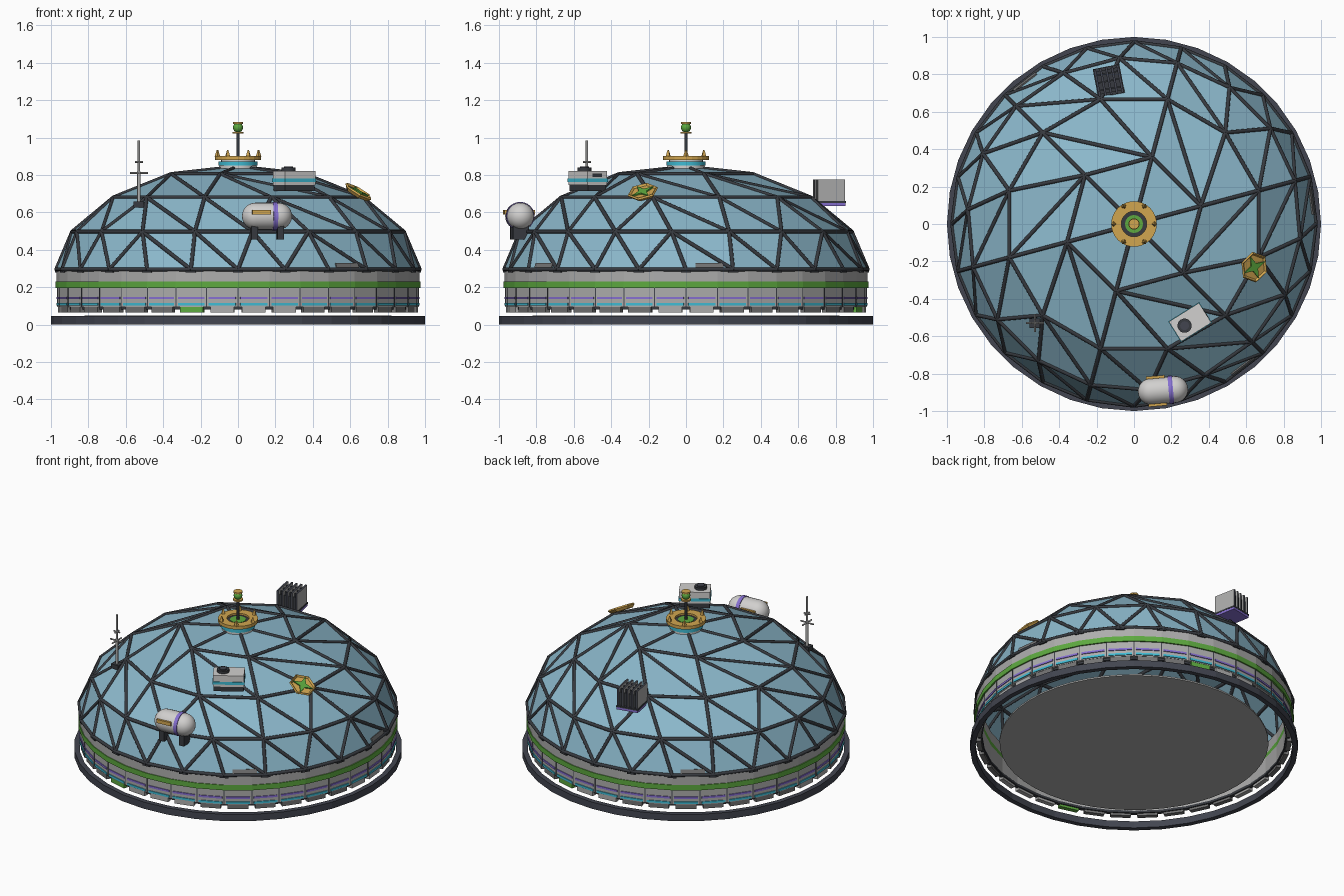
import bpy, bmesh
from math import sin, cos, pi, radians
from mathutils import Matrix, Vector

cube = bpy.data.objects.get("Cube")
if cube:
    bpy.data.objects.remove(cube)


def paint(name, r, g, b):
    m = bpy.data.materials.new(name)
    m.use_nodes = True
    m.diffuse_color = (r, g, b, 1)
    m.node_tree.nodes["Principled BSDF"].inputs["Base Color"].default_value = (r, g, b, 1)
    return m


GLASS = paint("blue glass", .26, .48, .6)
STRUT = paint("dark metal", .038, .042, .05)
SLATE = paint("slate", .055, .06, .08)
GREY = paint("grey hull", .42, .42, .415)
DIM = paint("dim grey", .17, .17, .17)
WHITE = paint("off white", .64, .63, .62)
GOLD = paint("gold", .64, .38, .08)
GREEN = paint("green", .11, .4, .05)
CYAN = paint("cyan", .05, .5, .66)
PURPLE = paint("purple", .24, .16, .64)


def finish(name, bm, *mats, smooth=False):
    bmesh.ops.recalc_face_normals(bm, faces=bm.faces)
    me = bpy.data.meshes.new(name)
    bm.to_mesh(me)
    bm.free()
    for m in mats:
        me.materials.append(m)
    ob = bpy.data.objects.new(name, me)
    bpy.context.collection.objects.link(ob)
    if smooth:
        bpy.ops.object.select_all(action='DESELECT')
        ob.select_set(True)
        bpy.context.view_layer.objects.active = ob
        bpy.ops.object.shade_smooth_by_angle(angle=radians(40))
    return ob


def polar(r, deg, z):
    return Vector((r * cos(radians(deg)), r * sin(radians(deg)), z))


def frame(x, y, z, turn=0, tilt=0):
    """Position, turn about z, then lean about the local y axis."""
    return (Matrix.Translation((x, y, z)) @ Matrix.Rotation(radians(turn), 4, 'Z')
            @ Matrix.Rotation(radians(tilt), 4, 'Y'))


def add_box(bm, M, size, at=(0, 0, 0)):
    S = Matrix.Diagonal((*size, 1))
    bmesh.ops.create_cube(bm, size=1, matrix=M @ Matrix.Translation(at) @ S)


def add_rod(bm, a, b, r, sides=12):
    a, b = Vector(a), Vector(b)
    rot = (b - a).to_track_quat('Z', 'Y').to_matrix().to_4x4()
    bmesh.ops.create_cone(bm, cap_ends=True, segments=sides, radius1=r, radius2=r,
                          depth=(b - a).length, matrix=Matrix.Translation((a + b) / 2) @ rot)


def box(name, mat, M, size, at=(0, 0, 0)):
    bm = bmesh.new()
    add_box(bm, M, size, at)
    return finish(name, bm, mat)


def lathe(name, profile, sides, mat, M=Matrix(), closed=True, smooth=False):
    bm = bmesh.new()
    rows = [[bm.verts.new(M @ polar(r, 360 * i / sides, z)) for r, z in profile]
            for i in range(sides)]
    count = len(profile)
    for i in range(sides):
        a, b = rows[i], rows[(i + 1) % sides]
        for j in range(count if closed else count - 1):
            k = (j + 1) % count
            bm.faces.new((a[j], b[j], b[k], a[k]))
    bmesh.ops.remove_doubles(bm, verts=bm.verts, dist=1e-5)
    return finish(name, bm, mat, smooth=smooth)


def band(name, mat, r0, r1, z0, z1, sides):
    return lathe(name, [(r0, z0), (r1, z0), (r1, z1), (r0, z1)], sides, mat)


def disc(name, mat, r, z0, z1, sides=24, M=Matrix()):
    return lathe(name, [(0, z0), (r, z0), (r, z1), (0, z1)], sides, mat, M,
                 closed=False, smooth=True)


# Geodesic glass: rings of 6, 12, 18 and 24 nodes stitched outwards
dome = bmesh.new()
inner = [dome.verts.new((0, 0, .845))]
for n, r, z in ((6, .37, .805), (12, .69, .68), (18, .89, .497), (24, .972, .295)):
    outer = [dome.verts.new(polar(r, 15 + 360 * i / n, z)) for i in range(n)]
    m, i, j = len(inner), 0, 0
    while j < n or (m > 1 and i < m):
        a, b = inner[i % m], outer[j % n]
        if m == 1 or (j + 1) * m <= (i + 1) * n:
            j += 1
            dome.faces.new((a, b, outer[j % n]))
        else:
            i += 1
            dome.faces.new((a, b, inner[i % m]))
    inner = outer

# Struts follow the glass edges
struts = bmesh.new()
for e in dome.edges:
    add_rod(struts, e.verts[0].co, e.verts[1].co, .0105)
finish("dome_struts", struts, STRUT, smooth=True)
finish("dome_glass", dome, GLASS)

# Base ring, floor and perimeter wall
band("base_ring", SLATE, .968, 1, 0, .045, 36)
disc("floor", GREY, .82, .04, .05, 48)
band("wall_panels", GREY, .925, .966, .095, .2, 36)
band("wall_lip", GREY, .925, .97, .225, .295, 36)
band("green_band", GREEN, .925, .975, .195, .23, 36)
band("wall_skirt", STRUT, .925, .95, .08, .097, 36)

# Repeated strips, seams and feet round the wall
strips = (("purple_strips", PURPLE, .136, .149), ("cyan_strips", CYAN, .101, .115))
for name, mat, z0, z1 in strips:
    bm = bmesh.new()
    for k in range(36):
        a = 5 + 10 * k
        add_box(bm, frame(*polar(.9635, a, (z0 + z1) / 2), a), (.008, .145, z1 - z0))
    finish(name, bm, mat)
seams, clamps, dark_feet, light_feet, green_feet = (bmesh.new() for _ in range(5))
for k in range(36):
    a = 10 * k
    add_box(seams, frame(*polar(.964, a, .147), a), (.008, .005, .1))
    target = dark_feet
    if k in (7, 25):
        target = green_feet
    elif k % 9 in (0, 8) or k == 28:
        target = light_feet
    add_box(target, frame(*polar(.945, a + 5, .081), a + 5), (.03, .125, .032))
for k in range(24):
    a = 15 * k
    add_box(clamps, frame(*polar(.97, a, .283), a), (.016, .055, .01))
finish("wall_seams", seams, SLATE)
finish("strut_clamps", clamps, STRUT)
finish("dark_feet", dark_feet, DIM)
finish("light_feet", light_feet, GREY)
finish("green_feet", green_feet, GREEN)
for a in (7.5, -52.5, 127.5):
    box("sill_plate", DIM, frame(*polar(.958, a, .308), a, -22), (.012, .15, .04))

# Crown and beacon at the top
disc("crown_base", WHITE, .1, .835, .852)
disc("crown_cyan", CYAN, .105, .85, .872)
disc("crown_neck", WHITE, .09, .87, .884)
band("crown_gold", GOLD, .068, .122, .88, .902, 24)
disc("crown_well", STRUT, .07, .87, .89)
disc("crown_green", GREEN, .048, .888, .893)
prongs = bmesh.new()
for k in range(6):
    M = frame(*polar(.11, 60 * k, .917), 60 * k)
    bmesh.ops.create_cone(prongs, cap_ends=True, segments=4, radius1=.015, radius2=.004,
                          depth=.034, matrix=M)
finish("crown_prongs", prongs, GOLD)
disc("beacon_mast", STRUT, .008, .89, 1.04, 12)
disc("beacon_lower_cap", GOLD, .03, 1.022, 1.031, 16)
disc("beacon_upper_cap", GOLD, .028, 1.073, 1.083, 16)
bm = bmesh.new()
bmesh.ops.create_uvsphere(bm, u_segments=12, v_segments=8, radius=.027,
                          matrix=Matrix.Translation((0, 0, 1.054)))
finish("beacon_lamp", bm, GREEN, smooth=True)

# Antenna
foot = Vector((-.53, -.53, 0))
box("antenna_base", STRUT, Matrix.Translation(foot), (.055, .05, .03), (0, 0, .642))
bm = bmesh.new()
for z0, z1, r in ((.65, .82, .009), (.82, .985, .006)):
    add_rod(bm, foot + Vector((0, 0, z0)), foot + Vector((0, 0, z1)), r)
for z, w in ((.81, .048), (.87, .022)):
    for d in (Vector((w, 0, 0)), Vector((0, w, 0))):
        mid = foot + Vector((0, 0, z))
        add_rod(bm, mid - d, mid + d, .005)
finish("antenna_mast", bm, GREY, smooth=True)

# Rooftop climate unit
C = frame(.3, -.525, 0, 32)
box("climate_base", STRUT, C, (.185, .115, .04), (0, 0, .735))
box("climate_body", WHITE, C, (.19, .125, .075), (0, 0, .785))
box("climate_stripe", CYAN, C, (.196, .131, .018), (0, 0, .772))
box("climate_vent", STRUT, C, (.008, .06, .018), (.093, 0, .798))
disc("climate_fan", STRUT, .038, .82, .84, 16, C @ Matrix.Translation((-.035, 0, 0)))
disc("climate_fan_hub", SLATE, .024, .84, .846, 12, C @ Matrix.Translation((-.035, 0, 0)))

# Hexagonal badge dish with a four-pointed star
D = frame(.64, -.23, .705, -20, 31)
lathe("badge_dish", [(0, -.012), (.068, -.012), (.085, .006), (.078, .015), (.068, .004), (0, .004)],
      6, GOLD, D, closed=False)
bm = bmesh.new()
star = [D @ polar(.066 if k % 2 == 0 else .022, 45 * k + 45, .012) for k in range(8)]
face = bm.faces.new([bm.verts.new(p) for p in star])
top = bmesh.ops.extrude_face_region(bm, geom=[face])["geom"]
bmesh.ops.translate(bm, vec=D.to_3x3() @ Vector((0, 0, -.009)),
                    verts=[g for g in top if isinstance(g, bmesh.types.BMVert)])
finish("badge_star", bm, GREEN)

# Storage tank lying along x
T = frame(.155, -.89, .58, 5)
lying = T @ Matrix.Rotation(pi / 2, 4, 'Y')
R, half = .072, .062
caps = [(R * sin(pi * k / 12), -half - R * cos(pi * k / 12)) for k in range(7)]
caps += [(r, -z) for r, z in reversed(caps)]
lathe("tank_body", caps, 24, WHITE, lying, closed=False, smooth=True)
lathe("tank_band", [(.06, .03), (.076, .03), (.076, .054), (.06, .054)], 24, PURPLE, lying,
      smooth=True)
for s in (-1, 1):
    box("tank_side_plate", GOLD, T, (.1, .014, .024), (-.035, s * .074, .022))
    box("tank_leg", STRUT, T, (.035, .085, .09), (s * .07, 0, -.08))

# Heat radiator: gridded fins on a purple tray
H = frame(-.135, .765, 0, 11)
box("radiator_tray", PURPLE, H, (.142, .152, .016), (0, 0, .643))
box("radiator_deck", STRUT, H, (.145, .155, .01), (0, 0, .655))
box("radiator_core", STRUT, H, (.12, .125, .09), (0, 0, .703))
fins, ribs = bmesh.new(), bmesh.new()
for k in range(-2, 3):
    add_box(fins, H, (.012, .148, .12), (k * .031, 0, .717))
for k in range(-1, 2):
    add_box(ribs, H, (.124, .008, .1), (0, k * .042, .715))
bmesh.ops.recalc_face_normals(fins, faces=fins.faces)
side = H.to_3x3() @ Vector((1, 0, 0))
for f in fins.faces:
    f.material_index = 0 if abs(f.normal.dot(side)) > .9 else 1
finish("radiator_fins", fins, GREY, SLATE)
finish("radiator_ribs", ribs, STRUT)
